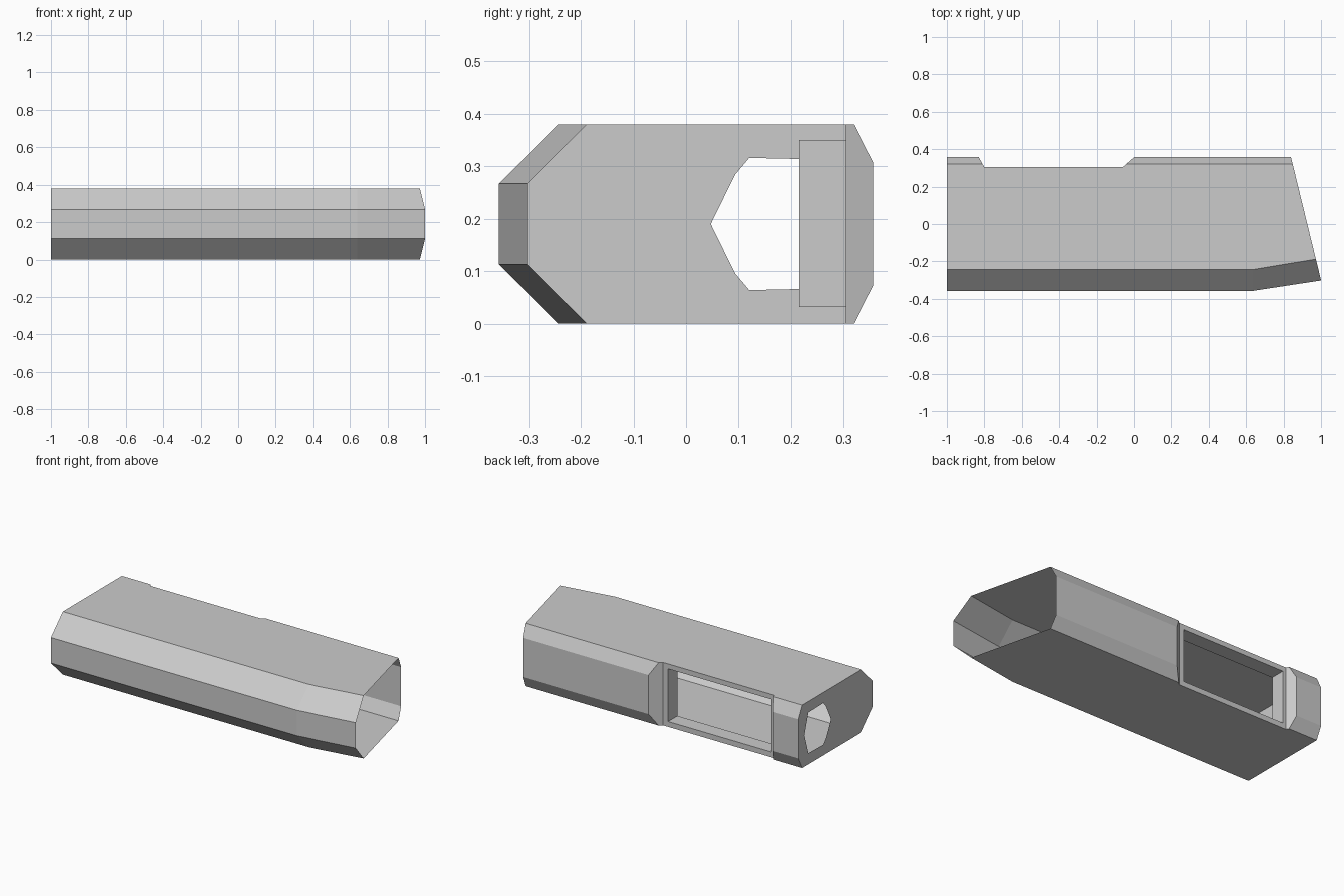
import bpy, bmesh

if "Cube" in bpy.data.objects:
    bpy.data.objects.remove(bpy.data.objects["Cube"])

H = 0.38          # height
MID = H / 2       # everything is symmetric about this height
BACK, FLOOR = 0.357, 0.304   # back face and recessed floor of the notch
NOTCH = (-0.80, -0.06)       # x range of the notch floor

grey = bpy.data.materials.new("plain grey")
grey.diffuse_color = (0.6, 0.6, 0.6, 1)
grey.use_nodes = True
grey.node_tree.nodes["Principled BSDF"].inputs["Base Color"].default_value = grey.diffuse_color


def mirrored(half):
    """Close an upper half profile of (y, z) by mirroring it about MID."""
    return half + [(y, H - z) for y, z in reversed(half)]


def make_object(name, bm):
    bmesh.ops.remove_doubles(bm, verts=bm.verts, dist=1e-4)
    bmesh.ops.recalc_face_normals(bm, faces=bm.faces)
    mesh = bpy.data.meshes.new(name)
    bm.to_mesh(mesh)
    bm.free()
    mesh.materials.append(grey)
    ob = bpy.data.objects.new(name, mesh)
    bpy.context.collection.objects.link(ob)
    return ob


def plate_with_hole(bm, outer, inner):
    """Flat face between two loops of points."""
    edges = []
    for loop in (outer, inner):
        vs = [bm.verts.new(p) for p in loop]
        edges += [bm.edges.new((vs[i - 1], vs[i])) for i in range(len(vs))]
    bmesh.ops.triangle_fill(bm, use_beauty=True, use_dissolve=False, edges=edges)


# Cross-sections (y, z): plain, notched at the back, tapered at the front
full = mirrored([(-0.357, 0.267), (-0.243, H), (0.32, H), (BACK, 0.308)])
notched = [(min(y, FLOOR), z) for y, z in full]
taper = [(y + 0.055 if y < 0 else y, z) for y, z in full]


def slope(x_back, x_floor):
    """x on the sloping wall of the notch for a given y."""
    return lambda y: x_back + (x_floor - x_back) * (BACK - max(y, FLOOR)) / (BACK - FLOOR)


stations = [
    (full, lambda y: -1.0),
    (full, slope(-0.83, NOTCH[0])),
    (notched, lambda y: NOTCH[0]),
    (notched, lambda y: NOTCH[1]),
    (full, slope(0.0, NOTCH[1])),
    (full, lambda y: 0.64),
    (taper, lambda y: 0.84 + (BACK - y) * 0.2435),   # slanted open end
]

# Shell: thin hollow body, open at the right
bm = bmesh.new()
rings = [[bm.verts.new((fx(y), y, z)) for y, z in prof] for prof, fx in stations]
n = len(full)
for s in range(len(rings) - 1):
    a, b = rings[s], rings[s + 1]
    for i in range(n):
        if s == 2 and 2 <= i <= 4:      # notch floor is built with its window
            continue
        j = (i + 1) % n
        bm.faces.new((a[i], a[j], b[j], b[i]))

# Left end cap with its opening
hole = [(0.047, MID), (0.093, 0.284), (0.12, 0.316), (0.262, 0.313), (0.30, MID),
        (0.262, H - 0.313), (0.12, H - 0.316), (0.093, H - 0.284)]
plate_with_hole(bm, [(-1, y, z) for y, z in full], [(-1, y, z) for y, z in hole])

# Notch floor with rectangular window
window = [(-0.78, 0.032), (-0.093, 0.032), (-0.093, 0.35), (-0.78, 0.35)]
x0, x1 = NOTCH
back_z = [z for y, z in notched[2:6]]
floor = [(x0, FLOOR, z) for z in back_z] + [(x1, FLOOR, z) for z in reversed(back_z)]
plate_with_hole(bm, floor, [(x, FLOOR, z) for x, z in window])
make_object("shell", bm)

# Window sleeve: walls running inwards from the window
bm = bmesh.new()
outer, inner = [[bm.verts.new((x, y, z)) for x, z in window] for y in (FLOOR, 0.215)]
for i in range(4):
    bm.faces.new((outer[i - 1], outer[i], inner[i], inner[i - 1]))
sleeve = make_object("window_sleeve", bm)
sleeve.data.flip_normals()
